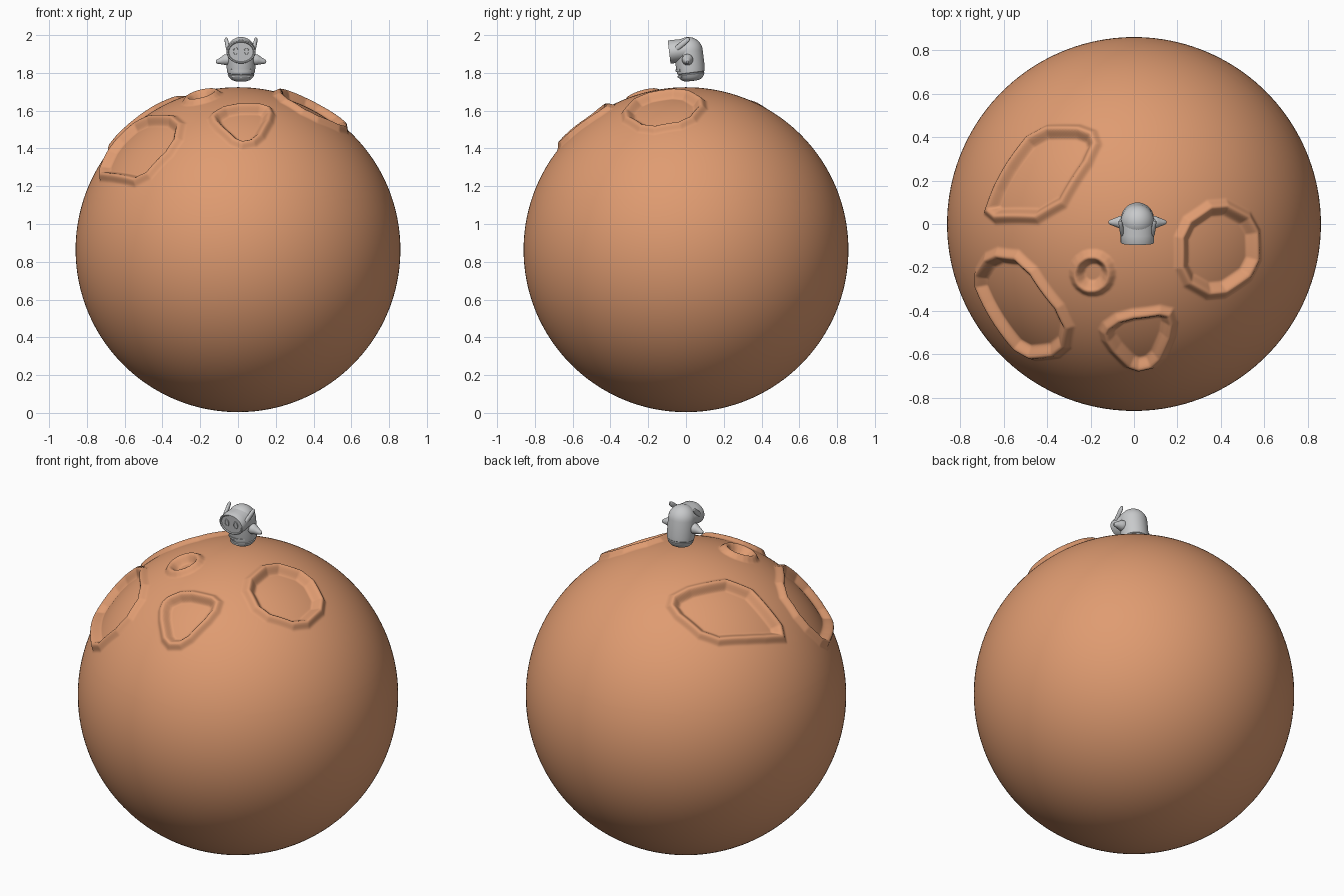
import bpy, bmesh, math
from mathutils import Vector, Matrix

if "Cube" in bpy.data.objects:
    bpy.data.objects.remove(bpy.data.objects["Cube"])

R, CZ = 0.86, 0.864
CX = 0.016  # robot centre line


def material(name, rgb):
    m = bpy.data.materials.new(name)
    m.diffuse_color = (*rgb, 1)
    m.use_nodes = True
    m.node_tree.nodes["Principled BSDF"].inputs["Base Color"].default_value = m.diffuse_color
    return m


CLAY = material("clay orange", (0.74, 0.33, 0.165))
GREY = material("light grey", (0.58, 0.59, 0.60))


def finish(bm, name, mat, angle=35):
    bmesh.ops.recalc_face_normals(bm, faces=bm.faces)
    me = bpy.data.meshes.new(name)
    bm.to_mesh(me)
    bm.free()
    ob = bpy.data.objects.new(name, me)
    bpy.context.collection.objects.link(ob)
    me.materials.append(mat)
    bpy.ops.object.select_all(action='DESELECT')
    ob.select_set(True)
    bpy.context.view_layer.objects.active = ob
    bpy.ops.object.shade_smooth_by_angle(angle=math.radians(angle))
    return ob


def lathe(name, profile, matrix, segs=40, angle=35):
    """Spin (radius, height) points around local z, then place with a matrix."""
    bm = bmesh.new()
    vs = [bm.verts.new((r, 0, z)) for r, z in profile]
    es = [bm.edges.new(p) for p in zip(vs, vs[1:])]
    bmesh.ops.spin(bm, geom=vs + es, axis=(0, 0, 1), cent=(0, 0, 0),
                   angle=2 * math.pi, steps=segs)
    bmesh.ops.remove_doubles(bm, verts=bm.verts, dist=1e-5)
    bm.transform(matrix)
    return finish(bm, name, GREY, angle)


# Crater outlines as seen from the top (x, y)
craters = [
    [(-0.70, 0.0), (-0.35, 0.0), (-0.14, 0.34), (-0.18, 0.45), (-0.45, 0.45), (-0.62, 0.22)],
    [(-0.74, -0.24), (-0.66, -0.11), (-0.49, -0.13), (-0.27, -0.43), (-0.30, -0.60),
     (-0.50, -0.62), (-0.67, -0.40)],
    [(-0.19 + 0.105 * math.cos(i * math.pi / 5), -0.225 + 0.105 * math.sin(i * math.pi / 5))
     for i in range(10)],
    [(-0.16, -0.47), (-0.06, -0.40), (0.17, -0.37), (0.20, -0.47), (0.12, -0.65),
     (-0.01, -0.68), (-0.14, -0.55)],
    [(0.38, 0.13), (0.57, 0.03), (0.575, -0.22), (0.37, -0.36), (0.19, -0.26), (0.19, 0.0)],
]


def chaikin(pts):
    out = []
    for a, b in zip(pts, pts[1:] + pts[:1]):
        out += [a.lerp(b, 0.22), a.lerp(b, 0.78)]
    return out


class Crater:
    """Outline flattened to the plane touching the globe at its centre."""
    def __init__(self, pts):
        p3 = [Vector((x, y, math.sqrt(R * R - x * x - y * y))) for x, y in pts]
        self.n = sum(p3, Vector()).normalized()
        self.u = self.n.orthogonal().normalized()
        self.v = self.n.cross(self.u)
        self.poly = chaikin([self.flat(p) for p in p3])
        self.reach = max(p.length for p in self.poly) + 0.03

    def flat(self, p):
        return Vector((p.dot(self.u), p.dot(self.v)))

    def distance(self, p):
        q = self.flat(p)
        if p.dot(self.n) < 0 or q.length > self.reach:
            return 1
        best, inside = 9, False
        for a, b in zip(self.poly, self.poly[1:] + self.poly[:1]):
            e, w = b - a, q - a
            t = min(1, max(0, w.dot(e) / e.dot(e)))
            best = min(best, (w - e * t).length)
            if (a.y > q.y) != (b.y > q.y) and q.x < a.x + e.x * (q.y - a.y) / e.y:
                inside = not inside
        return -best if inside else best


def ease(t):
    t = min(1, max(0, t))
    return t * t * (3 - 2 * t)


def height(d, rim=0.024, floor=-0.022):
    if d > -0.026:
        return rim * ease((0.012 - d) / 0.038)
    return rim + (floor - rim) * ease((-0.026 - d) / 0.04)


# Globe: fine mesh on the cratered cap only
bm = bmesh.new()
bmesh.ops.create_icosphere(bm, subdivisions=6, radius=R)
cap = [e for e in bm.edges if all(v.co.z > 0.26 for v in e.verts)]
bmesh.ops.subdivide_edges(bm, edges=cap, cuts=3, use_grid_fill=True)
bmesh.ops.triangulate(bm, faces=[f for f in bm.faces if len(f.verts) > 4])
shapes = [Crater(c) for c in craters]
for v in bm.verts:
    p = v.co.normalized() * R
    h = 0
    if p.z > 0.24:
        h = height(min(s.distance(p) for s in shapes))
    v.co = p * (1 + h / R) + Vector((0, 0, CZ))
finish(bm, "cratered_globe", CLAY, 80)

# Robot body: tilted capsule with a groove near the base
tilt = Matrix.Rotation(math.radians(7), 4, 'X')
base = Matrix.Translation((CX, 0.032, 1.757)) @ tilt
prof = [(0, 0), (0.035, 0.001), (0.052, 0.008), (0.064, 0.02), (0.071, 0.036), (0.068, 0.039),
        (0.068, 0.042), (0.073, 0.045), (0.076, 0.07), (0.076, 0.158)]
prof += [(0.076 * math.cos(a), 0.158 + 0.076 * math.sin(a))
         for a in [i * math.pi / 20 for i in range(1, 10)]] + [(0, 0.234)]
lathe("robot_body", prof, base)

# Face hood: oval tube pointing forward with a recessed screen
face = (Matrix.Translation((CX, 0.0, 1.921)) @ Matrix.Rotation(math.radians(97), 4, 'X')
        @ Matrix.Diagonal((1, 0.80, 1, 1)))
lathe("face_hood", [(0, -0.02), (0.074, -0.02), (0.077, 0.05), (0.077, 0.085), (0.074, 0.090),
                    (0.068, 0.090), (0.064, 0.085), (0, 0.085)], face)

# Oval eyes with raised rims
for side, label in ((-1, "left"), (1, "right")):
    m = face @ Matrix.Translation((side * 0.029, 0.004, 0.084)) @ Matrix.Diagonal((0.6, 1.15, 1, 1))
    lathe(label + "_eye", [(0, 0.003), (0.017, 0.003), (0.018, 0.006), (0.023, 0.006),
                           (0.024, 0)], m, 24)

# Arms: tapered, slightly drooping
for side, label in ((-1, "left"), (1, "right")):
    m = (Matrix.Translation((CX + side * 0.066, 0.008, 1.872))
         @ Matrix.Rotation(side * math.radians(102), 4, 'Y'))
    lathe(label + "_arm", [(0, 0), (0.029, 0), (0.029, 0.016), (0.024, 0.028), (0.015, 0.05),
                           (0.011, 0.062), (0.006, 0.068), (0, 0.069)], m, 24)

# Ears: flattened pods leaning back and outward
for side, label in ((-1, "left"), (1, "right")):
    axis = Vector((side * 0.012, 0.075, 0.062)).normalized()
    m = (Matrix.Translation((CX + side * 0.070, -0.045, 1.932))
         @ axis.to_track_quat('Z', 'Y').to_matrix().to_4x4() @ Matrix.Diagonal((0.7, 1, 1, 1)))
    lathe(label + "_ear", [(0, -0.014), (0.010, -0.010), (0.014, 0), (0.014, 0.05),
                           (0.012, 0.072), (0.007, 0.080), (0, 0.082)], m, 20)

# Chest vents on the front of the body
for i, (z, r) in enumerate(((0.064, 0.0745), (0.030, 0.068))):
    bm = bmesh.new()
    grid = []
    for k in range(13):
        a = math.radians(-90 + (k - 6) * 7)
        grid.append([bm.verts.new(((r + dr) * math.cos(a), (r + dr) * math.sin(a), z + dz))
                     for dr, dz in ((-0.006, -0.006), (0.005, -0.006), (0.005, 0.006), (-0.006, 0.006))])
    for a, b in zip(grid, grid[1:]):
        for j in range(4):
            bm.faces.new((a[j], a[(j + 1) % 4], b[(j + 1) % 4], b[j]))
    bm.faces.new(grid[0])
    bm.faces.new(grid[-1])
    bm.transform(base)
    finish(bm, "chest_vent_%d" % (i + 1), GREY)
